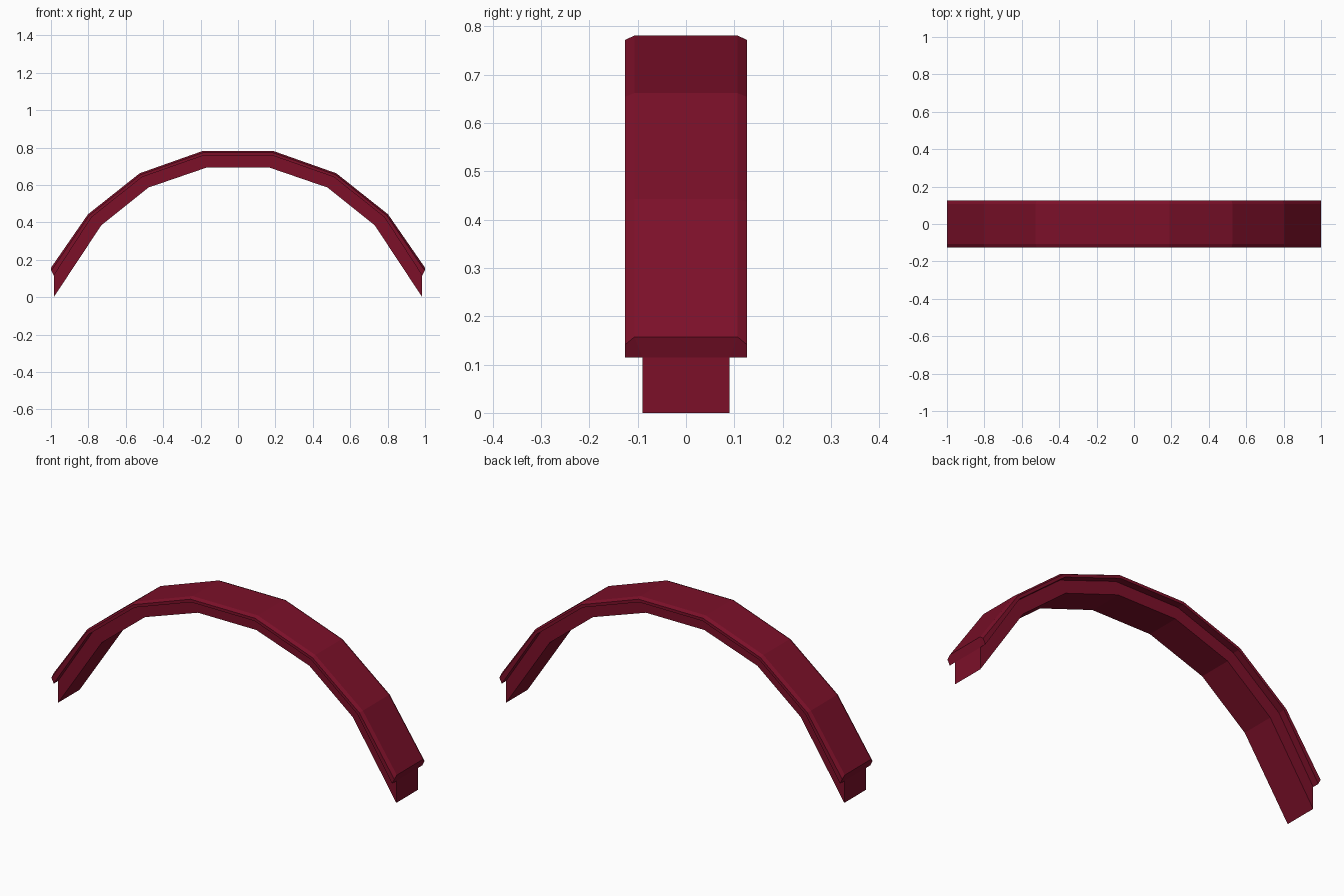
import bpy, bmesh

if "Cube" in bpy.data.objects:
    bpy.data.objects.remove(bpy.data.objects["Cube"])

# Arch stations as (outer x, outer z, inner x, inner z), apex to foot
half = [(0.19, 0.781, 0.17, 0.692), (0.526, 0.662, 0.479, 0.586),
        (0.802, 0.443, 0.731, 0.384), (1.0, 0.157, 0.985, 0.0)]
stations = [(-a, b, -c, d) for a, b, c, d in reversed(half)] + half

# Cross-section: chamfered cap with overhanging lips on a narrower web
# (y, depth fraction from outer to inner edge)
right = [(0.107, 0.0), (0.126, 0.1), (0.126, 0.27), (0.09, 0.27), (0.09, 1.0)]
section = right + [(-y, t) for y, t in reversed(right)]

bm = bmesh.new()
rings = []
for i, (ox, oz, ix, iz) in enumerate(stations):
    ring = []
    for y, t in section:
        x, z = ox + (ix - ox) * t, oz + (iz - oz) * t
        # The foot is cut vertically below the lip
        if i in (0, len(stations) - 1) and t > 0.2:
            x = ix
        ring.append(bm.verts.new((x, y, z)))
    rings.append(ring)

n = len(section)
for a, b in zip(rings, rings[1:]):
    for j in range(n):
        k = (j + 1) % n
        bm.faces.new((a[j], a[k], b[k], b[j]))
# End caps: split into cap strip and web
for r in (rings[0], rings[-1]):
    bm.faces.new((r[0], r[1], r[2], r[3]))
    bm.faces.new((r[6], r[7], r[8], r[9]))
    bm.faces.new((r[0], r[3], r[6], r[9]))
    bm.faces.new((r[3], r[4], r[5], r[6]))
bmesh.ops.recalc_face_normals(bm, faces=bm.faces)

mesh = bpy.data.meshes.new("arched_band")
bm.to_mesh(mesh)
bm.free()
band = bpy.data.objects.new("arched_band", mesh)
bpy.context.collection.objects.link(band)

# Dark red finish
mat = bpy.data.materials.new("dark_red")
mat.diffuse_color = (0.2, 0.005, 0.022, 1)
mat.use_nodes = True
mat.node_tree.nodes["Principled BSDF"].inputs["Base Color"].default_value = mat.diffuse_color
mesh.materials.append(mat)
